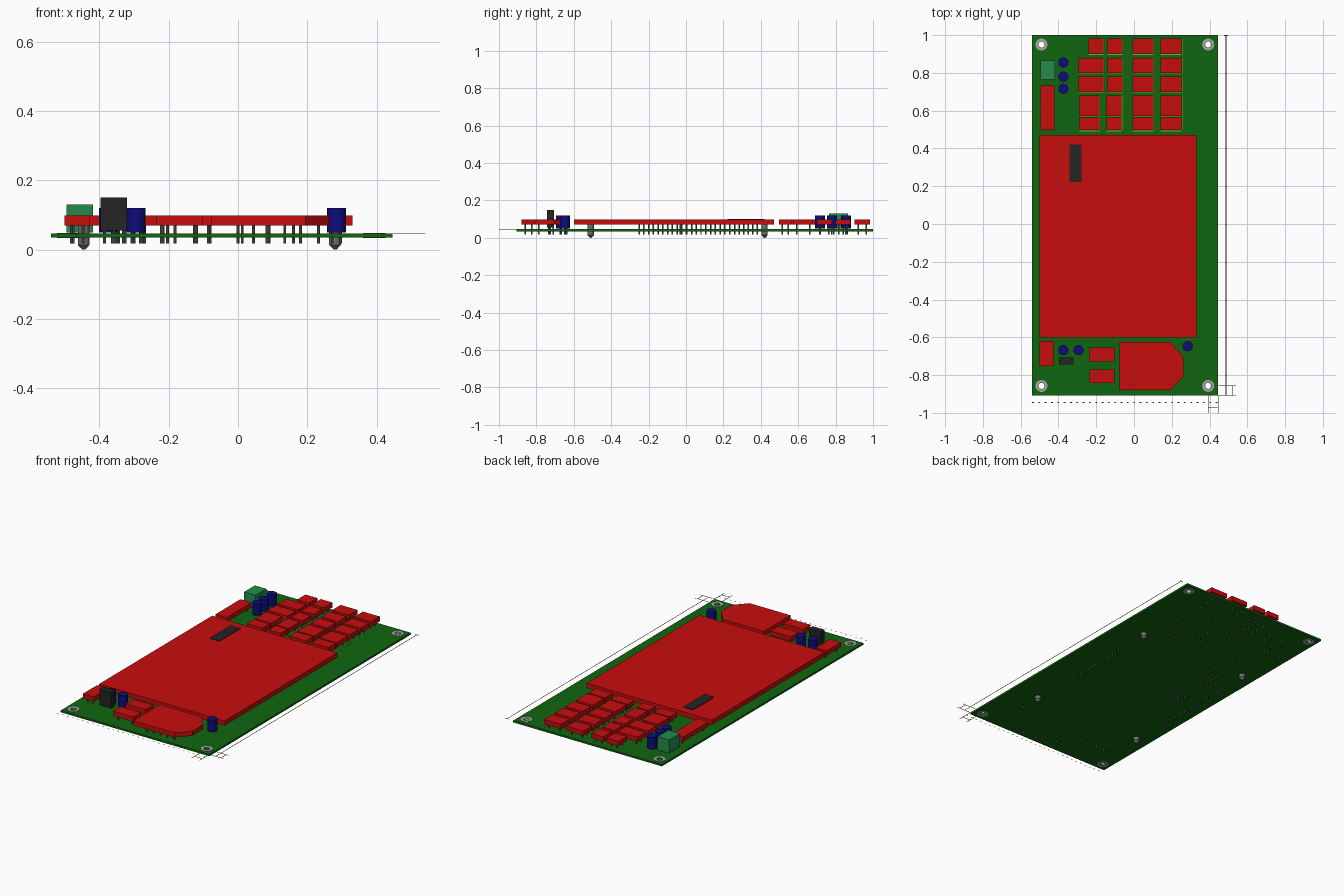
import bpy, bmesh, math
from mathutils import Matrix, Vector

if "Cube" in bpy.data.objects:
    bpy.data.objects.remove(bpy.data.objects["Cube"])


def material(name, r, g, b):
    m = bpy.data.materials.new(name)
    m.use_nodes = True
    m.diffuse_color = (r, g, b, 1)
    bsdf = next(n for n in m.node_tree.nodes if n.type == 'BSDF_PRINCIPLED')
    bsdf.inputs["Base Color"].default_value = (r, g, b, 1)
    return m


GREEN = material("board green", 0.005, 0.133, 0.005)
RED = material("module red", 0.58, 0.004, 0.004)
BLUE = material("capacitor blue", 0.004, 0.004, 0.2)
TERMINAL = material("terminal green", 0.018, 0.26, 0.075)
BLACK = material("chip black", 0.018, 0.018, 0.018)
METAL = material("pin grey", 0.16, 0.16, 0.16)
PAD = material("pad silver", 0.38, 0.38, 0.38)
YELLOW = material("print yellow", 0.35, 0.35, 0.01)
OLIVE = material("guide olive", 0.12, 0.1, 0.015)

BOARD_LOW, BOARD_TOP = 0.035, 0.046
BODY_LOW, BODY_TOP = 0.07, 0.098
PIN_LOW = 0.018


def finish(bm, name, mat, smooth=False):
    bmesh.ops.recalc_face_normals(bm, faces=bm.faces)
    me = bpy.data.meshes.new(name)
    bm.to_mesh(me)
    bm.free()
    me.materials.append(mat)
    ob = bpy.data.objects.new(name, me)
    bpy.context.collection.objects.link(ob)
    if smooth:
        bpy.ops.object.select_all(action='DESELECT')
        ob.select_set(True)
        bpy.context.view_layer.objects.active = ob
        bpy.ops.object.shade_smooth_by_angle()
    return ob


def add_box(bm, x0, x1, y0, y1, z0, z1):
    mid = Vector((x0 + x1, y0 + y1, z0 + z1)) / 2
    size = Matrix.Diagonal((x1 - x0, y1 - y0, z1 - z0, 1))
    bmesh.ops.create_cube(bm, size=1, matrix=Matrix.Translation(mid) @ size)


def add_rod(bm, x, y, z0, z1, r0, r1, sides):
    bmesh.ops.create_cone(bm, cap_ends=True, segments=sides, radius1=r0, radius2=r1,
                          depth=z1 - z0, matrix=Matrix.Translation((x, y, (z0 + z1) / 2)))


def box(name, mat, *bounds):
    bm = bmesh.new()
    add_box(bm, *bounds)
    return finish(bm, name, mat)


def prism(name, mat, outline, z0, z1):
    bm = bmesh.new()
    face = bm.faces.new([bm.verts.new((x, y, z0)) for x, y in outline])
    top = bmesh.ops.extrude_face_region(bm, geom=[face])["geom"]
    bmesh.ops.translate(bm, vec=(0, 0, z1 - z0),
                        verts=[v for v in top if isinstance(v, bmesh.types.BMVert)])
    return finish(bm, name, mat)


# Board with four mounting holes
corners = [(x, y) for x in (-0.49, 0.393) for y in (-0.857, 0.95)]
board = box("circuit_board", GREEN, -0.54, 0.445, -0.907, 1.0, BOARD_LOW, BOARD_TOP)
bm = bmesh.new()
for x, y in corners:
    add_rod(bm, x, y, 0, 0.1, 0.016, 0.016, 24)
cutter = finish(bm, "hole_cutter", GREEN)
cutter.hide_render = True
cutter.hide_set(True)
mod = board.modifiers.new("holes", 'BOOLEAN')
mod.object = cutter
mod.solver = 'EXACT'

# Plated rings around the holes
bm = bmesh.new()
for x, y in corners:
    profile = [(0.016, 0.033), (0.032, 0.033), (0.032, 0.048), (0.016, 0.048)]
    vs = [bm.verts.new((x + r, y, z)) for r, z in profile]
    es = [bm.edges.new((vs[i], vs[(i + 1) % 4])) for i in range(4)]
    bmesh.ops.spin(bm, geom=vs + es, cent=(x, y, 0), axis=(0, 0, 1),
                   angle=math.tau, steps=24, use_merge=True)
bmesh.ops.remove_doubles(bm, verts=bm.verts, dist=0.0001)
finish(bm, "hole_rings", PAD)

# Large main module, its chip and the chamfered front module
box("main_module", RED, -0.50, 0.33, -0.60, 0.47, BODY_LOW, BODY_TOP)
box("main_chip", BLACK, -0.342, -0.279, 0.223, 0.42, BODY_LOW + 0.01, 0.102)
prism("chamfered_module", RED,
      [(-0.077, -0.88), (0.194, -0.88), (0.262, -0.806), (0.262, -0.705),
       (0.194, -0.626), (-0.077, -0.626)], BODY_LOW, BODY_TOP)

pins = bmesh.new()
prints = bmesh.new()


def pin(x, y, top=BODY_LOW):
    add_rod(pins, x, y, PIN_LOW, top, 0.004, 0.004, 8)


def red_block(name, x0, x1, y0, y1):
    box(name, RED, x0, x1, y0, y1, BODY_LOW, BODY_TOP)
    for x in (x0 + 0.02, x1 - 0.02):
        for y in (y0 + 0.018, y1 - 0.018):
            pin(x, y)


# Grid of small modules, with a printed line in front of each
wide = [(-0.008, 0.103), (0.14, 0.252)]
middle, shifted = (-0.14, -0.061), (-0.146, -0.066)
rows = [((0.902, 0.983), (-0.241, -0.162), middle),
        ((0.80, 0.88), (-0.294, -0.162), middle),
        ((0.70, 0.78), (-0.294, -0.162), middle),
        ((0.573, 0.68), (-0.289, -0.183), shifted),
        ((0.497, 0.565), (-0.289, -0.183), shifted)]
for r, ((y0, y1), first, second) in enumerate(rows):
    for c, (x0, x1) in enumerate([first, second] + wide):
        red_block(f"relay_module_{r + 1}_{c + 1}", x0, x1, y0, y1)
        add_box(prints, x0, x1, y0 - 0.006, y0 - 0.003, BOARD_TOP, BOARD_TOP + 0.001)
        add_box(prints, x1 + 0.001, x1 + 0.004, y0, y1, BOARD_TOP, BOARD_TOP + 0.001)
finish(prints, "printed_lines", YELLOW)

# Other modules
red_block("back_left_strip", -0.496, -0.422, 0.497, 0.732)
red_block("front_corner_module", -0.50, -0.427, -0.753, -0.62)
red_block("front_module_upper", -0.236, -0.103, -0.727, -0.653)
red_block("front_module_lower", -0.236, -0.103, -0.843, -0.77)
box("screw_terminal", TERMINAL, -0.494, -0.418, 0.764, 0.865, 0.05, 0.13)
box("regulator", BLACK, -0.397, -0.32, -0.743, -0.706, 0.055, 0.15)

# Capacitors
bm = bmesh.new()
for x, y in [(-0.374, 0.855), (-0.374, 0.78), (-0.374, 0.716),
             (-0.374, -0.668), (-0.294, -0.668), (0.284, -0.647)]:
    add_rod(bm, x, y, 0.05, 0.12, 0.027, 0.027, 24)
    for side in (-0.012, 0.012):
        pin(x + side, y, 0.052)
finish(bm, "capacitors", BLUE, smooth=True)

# Pin rows under the main module, chip, regulator and terminal
for i in range(20):
    for x in (-0.455, 0.267):
        pin(x, -0.25 + i * 0.0254)
for i in range(8):
    for x in (-0.345, -0.276):
        pin(x, 0.235 + i * 0.0245)
for i in range(3):
    pin(-0.385 + i * 0.027, -0.725, 0.056)
for y in (0.79, 0.84):
    pin(-0.456, y, 0.052)
for i in range(5):
    pin(0.0 + i * 0.045, -0.86)
    pin(0.0 + i * 0.045, -0.646)
for x in (-0.35, -0.325, -0.3):
    for y in (-0.03, 0, 0.03):
        pin(x, y)
finish(pins, "component_pins", METAL, smooth=True)

# Pointed support posts
bm = bmesh.new()
for x in (-0.445, 0.28):
    for y in (-0.51, 0.42):
        add_rod(bm, x, y, 0.014, BODY_LOW, 0.017, 0.017, 16)
        add_rod(bm, x, y, 0, 0.014, 0.004, 0.017, 16)
finish(bm, "support_posts", METAL, smooth=True)

# Thin measuring guides beside the board
bm = bmesh.new()
W = 0.0015


def guide(x0, y0, x1, y1):
    add_box(bm, x0 - W, x1 + W, y0 - W, y1 + W, BOARD_TOP - 0.001, BOARD_TOP)


guide(0.487, -0.907, 0.487, 0.998)
for y in (-0.907, 0.998):
    guide(0.477, y, 0.497, y)
for y in (-0.907, -0.857):
    guide(0.45, y, 0.538, y)
guide(0.522, -0.907, 0.522, -0.857)
for x in (0.393, 0.445):
    guide(x, -0.998, x, -0.91)
guide(0.393, -0.973, 0.445, -0.973)
for i in range(30):
    guide(-0.538 + i * 0.0335, -0.945, -0.532 + i * 0.0335, -0.945)
finish(bm, "measuring_guides", OLIVE)
